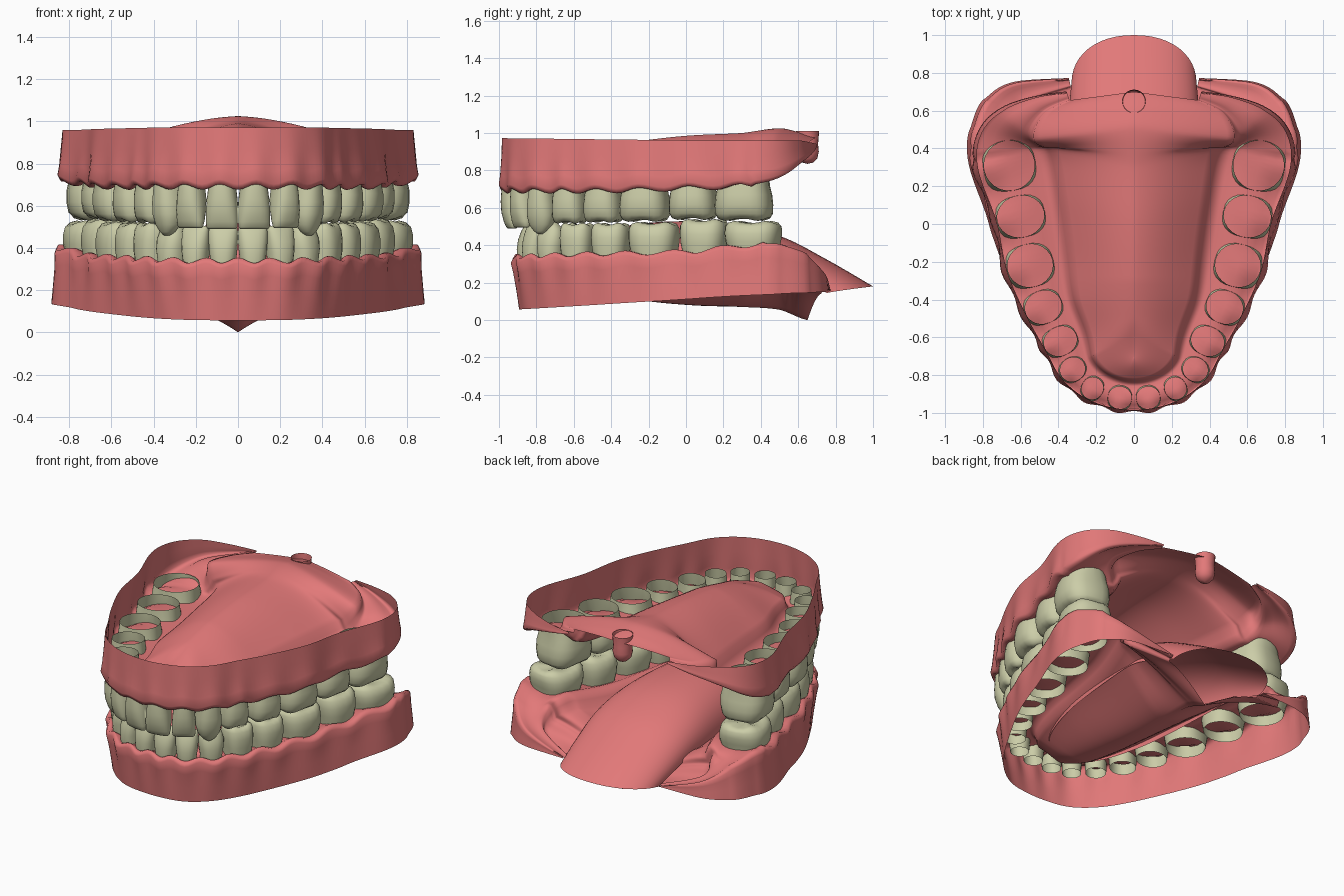
import bpy, bmesh, math
from mathutils import Vector

if "Cube" in bpy.data.objects:
    bpy.data.objects.remove(bpy.data.objects["Cube"])

def material(name, col):
    m = bpy.data.materials.new(name)
    m.diffuse_color = (*col, 1)
    m.use_nodes = True
    m.node_tree.nodes["Principled BSDF"].inputs["Base Color"].default_value = m.diffuse_color
    return m

GUM = material("gum_pink", (0.76, 0.19, 0.19))
ENAMEL = material("enamel", (0.60, 0.61, 0.39))

def make(name, verts, faces, mat, mirror=False):
    me = bpy.data.meshes.new(name)
    me.from_pydata([tuple(v) for v in verts], [], faces)
    bm = bmesh.new()
    bm.from_mesh(me)
    bmesh.ops.recalc_face_normals(bm, faces=bm.faces)
    for f in bm.faces:
        f.smooth = True
    bm.to_mesh(me)
    bm.free()
    me.materials.append(mat)
    ob = bpy.data.objects.new(name, me)
    bpy.context.collection.objects.link(ob)
    if mirror:
        mod = ob.modifiers.new("mirror", 'MIRROR')
        mod.merge_threshold = 0.002
    return ob

def grid_faces(rows, cols, closed=False):
    return [(i * cols + j, i * cols + (j + 1) % cols, (i + 1) * cols + (j + 1) % cols, (i + 1) * cols + j)
            for i in range(rows - 1) for j in range(cols if closed else cols - 1)]

def spline(pts, u):
    """Catmull-Rom through tuples at float index u."""
    n = len(pts)
    i = max(0, min(int(math.floor(u)), n - 2))
    t = u - i
    p = [pts[max(0, min(n - 1, i + k))] for k in (-1, 0, 1, 2)]
    return [0.5 * (2 * b + (c - a) * t + (2 * a - 5 * b + 4 * c - d) * t * t + (3 * b - a - 3 * c + d) * t ** 3)
            for a, b, c, d in zip(*p)]

def smooth_curve(keys, x):
    for i, ((x0, z0), (x1, z1)) in enumerate(zip(keys, keys[1:])):
        if x <= x1:
            return spline(keys, i + max(0, (x - x0) / (x1 - x0)))[1]
    return keys[-1][1]

# Arch stations from the midline back: x, y, outer offset, inner offset, gum margin z, midline y
UPPER = [(.075, -.92, .07, .08, .685, -.70), (.22, -.87, .075, .09, .685, -.66), (.325, -.77, .09, .10, .685, -.59),
         (.39, -.62, .11, .12, .685, -.49), (.48, -.44, .12, .14, .685, -.36), (.55, -.22, .145, .17, .69, -.18),
         (.60, .04, .15, .18, .70, .03), (.66, .31, .185, .19, .71, .27),
         (.67, .44, .165, .15, .745, .40), (.62, .54, .11, .09, .83, .52), (.5, .63, .05, .04, .885, .62), (.35, .68, .02, .02, .93, .70)]
LOWER = [(.07, -.84, .085, .08, .345, -.66), (.2, -.81, .09, .09, .345, -.62), (.31, -.72, .10, .10, .35, -.54),
         (.40, -.58, .11, .12, .355, -.44), (.47, -.40, .13, .14, .36, -.30), (.54, -.17, .155, .17, .365, -.10),
         (.60, .10, .17, .18, .375, .11), (.68, .36, .18, .18, .405, .32),
         (.69, .5, .16, .15, .41, .45), (.68, .60, .115, .10, .36, .54), (.60, .69, .06, .05, .25, .60), (.34, .75, .02, .02, .16, .65)]
# Teeth: half width along the arch, half depth, biting z, style
UP_TEETH = [(.077, .07, .49, 'i'), (.07, .07, .495, 'i'), (.077, .08, .46, 'c'), (.088, .10, .515, 'm'),
            (.10, .11, .52, 'm'), (.13, .135, .525, 'm'), (.126, .14, .535, 'm'), (.152, .15, .53, 'm')]
LOW_TEETH = [(.070, .065, .505, 'i'), (.068, .065, .505, 'i'), (.075, .075, .53, 'c'), (.088, .09, .52, 'm'),
             (.10, .11, .52, 'm'), (.132, .13, .525, 'm'), (.126, .14, .54, 'm'), (.148, .145, .53, 'm')]
PALATE_Z = [(-.7, .83), (-.5, .90), (-.3, .95), (0, .985), (.3, 1.0), (.5, 1.025), (.6, 1.005), (.7, .975)]
FLOOR_Z = [(-.7, .2), (-.5, .14), (-.2, .1), (.05, .078), (.3, .07), (.5, .055), (.65, 0.0)]

def full_arch(half):
    return [(-p[0],) + p[1:] for p in reversed(half)] + half

def frame(arch, u):
    p, q, r = spline(arch, u), spline(arch, u - .02), spline(arch, u + .02)
    t = Vector((r[0] - q[0], r[1] - q[1], 0)).normalized()
    return p, t, Vector((t.y, -t.x, 0))

# Gum sheet: outer wall, crest, inner wall and the vault / floor to the midline
def gum(name, half, s, centre):
    arch, n, per, inner = full_arch(half), len(half), 8, 14
    verts, cols = [], 0
    steps = int((n - .5) * per)
    for k in range(steps + 1):
        u = n - .5 + k / per
        (x, y, a, b, m0, yc), t, nrm = frame(arch, u)
        w = math.cos(2 * math.pi * u) * (1 if u < n + 7.5 else 0)
        m = m0 + s * .013 * w
        d = s * min(1, b / .1)
        if s > 0:
            edge, flare = .972 - .012 * min(1, max(0, y + .9)) - .02 * max(0, (y - .55) / .15), -.02
        else:
            edge, flare = .055 + .062 * (y + .87), -.055 + .075 * min(1, (y + .9) / .9)
        flare *= min(1, a / .12)
        prof = [(a + flare, edge), (a + flare * .6 + .002 * w, m + .65 * (edge - m)),
                (a + flare * .2 + .006 * w, m + .3 * (edge - m)), (a + .003 + .009 * w, m + .1 * (edge - m)),
                (a - .008 + .009 * w, m + .004 * s), (a * .75, m + .004 * s), (a * .45, m + .025 * d), (0, m0 + .03 * d),
                (-b * .55, m0 + .025 * d), (-b * .85, m0 + .004 * d), (-b * 1.05, m0 + .012 * d),
                (-b * 1.2, m0 + .045 * d), (-b * 1.32, m0 + .09 * d)]
        row = [Vector((x, y, 0)) + nrm * o + Vector((0, 0, z)) for o, z in prof]
        p0, zc = row[-1].copy(), smooth_curve(centre, yc)
        for j in range(1, inner + 1):
            f = j / inner
            arc = math.sin(f * math.pi / 2)
            ease = .8 * arc + .2 * f if s > 0 else .6 * arc + .4 * f * f * (3 - 2 * f)
            if s < 0 and y > .3:        # keel under the throat
                ease += (f * f - ease) * min(.8, (y - .3) * 2)
            row.append(Vector((p0.x * (1 - f), p0.y + (yc - p0.y) * f, p0.z + (zc - p0.z) * ease)))
        for v in row:
            v.x = 0 if k == 0 else max(0, v.x)
        cols = len(row)
        verts += row
    make(name, verts, grid_faces(steps + 1, cols), GUM, True)

# Tooth: open root tube swelling into a crown
RINGS = {'i': [(0, .82, .85), (.3, .84, .95), (.5, .94, 1), (.7, 1, .88), (.88, 1, .62), (.97, .96, .42), (1, .87, .28)],
         'c': [(0, .82, .85), (.3, .86, .95), (.5, .97, 1), (.68, 1, .9), (.84, .85, .65), (.95, .5, .4), (1, .2, .2)],
         'm': [(0, .88, .9), (.3, .89, .93), (.48, .97, 1), (.68, 1.01, 1), (.86, 1, .93), (.97, .92, .78), (1, .76, .58), (.95, .35, .28)]}

def tooth(name, arch, u, s, spec):
    (x, y, a, b, m, yc), t, nrm = frame(arch, u)
    ht, hr, bite, kind = spec
    root, seg, verts = m + .09 * s, 24, []
    power = .75 if kind == 'm' else .85
    for f, st, sr in RINGS[kind]:
        lean = .3 * hr * max(0, f - .5) if kind != 'm' and s > 0 else 0
        for j in range(seg):
            an = 2 * math.pi * j / seg
            c, d = math.cos(an), math.sin(an)
            pw = 1 if f == 0 else power
            c2, d2 = math.copysign(abs(c) ** pw, c), math.copysign(abs(d) ** pw, d)
            z = root + (bite - root) * f
            if kind == 'm' and f > .9:      # four low cusps
                z += s * .012 * (1 + math.cos(4 * an)) / 2
            verts.append(Vector((x, y, z)) + t * c2 * ht * st + nrm * (d2 * hr * sr + lean))
    n = len(RINGS[kind])
    faces = grid_faces(n, seg, True)
    verts.append(sum(verts[-seg:], Vector()) / seg)
    faces += [((n - 1) * seg + j, (n - 1) * seg + (j + 1) % seg, n * seg) for j in range(seg)]
    make(name, verts, faces, ENAMEL, True)

for label, half, s, teeth, centre in (("upper", UPPER, 1, UP_TEETH, PALATE_Z), ("lower", LOWER, -1, LOW_TEETH, FLOOR_Z)):
    gum(label + "_gum", half, s, centre)
    for i, spec in enumerate(teeth):
        tooth(f"{label}_tooth_{i + 1}", full_arch(half), len(half) + i, s, spec)

# Tongue: arched sheet on the floor, running back to the throat opening
# ridge y, ridge z, half width, edge y, edge z
TONGUE = [(-.72, .27, .02, -.68, .23), (-.70, .36, .14, -.60, .22), (-.55, .45, .23, -.48, .23), (-.2, .52, .31, -.2, .24),
          (.2, .52, .35, .2, .25), (.5, .45, .355, .42, .25), (.75, .325, .345, .6, .2), (1.0, .18, .33, .755, .145)]
verts, per, arc = [], 6, 24
steps = (len(TONGUE) - 1) * per
for k in range(steps + 1):
    ty, tz, w, ey, ez = spline(TONGUE, k / per)
    for j in range(arc + 1):
        an = math.pi * j / arc
        c, d = math.cos(an), max(0, math.sin(an))
        verts.append((w * math.copysign(abs(c) ** .9, c), ey + (ty - ey) * d, ez + (tz - ez) * d ** .85))
make("tongue", verts, grid_faces(steps + 1, arc + 1), GUM)

# Uvula hanging from the back of the palate
prof = [(.0, .835), (.03, .842), (.052, .865), (.06, .9), (.056, .94), (.062, 1.01)]
verts = [(r * math.cos(2 * math.pi * j / 20), .65 + r * math.sin(2 * math.pi * j / 20), z) for r, z in prof for j in range(20)]
make("uvula", verts, grid_faces(len(prof), 20, True), GUM)
